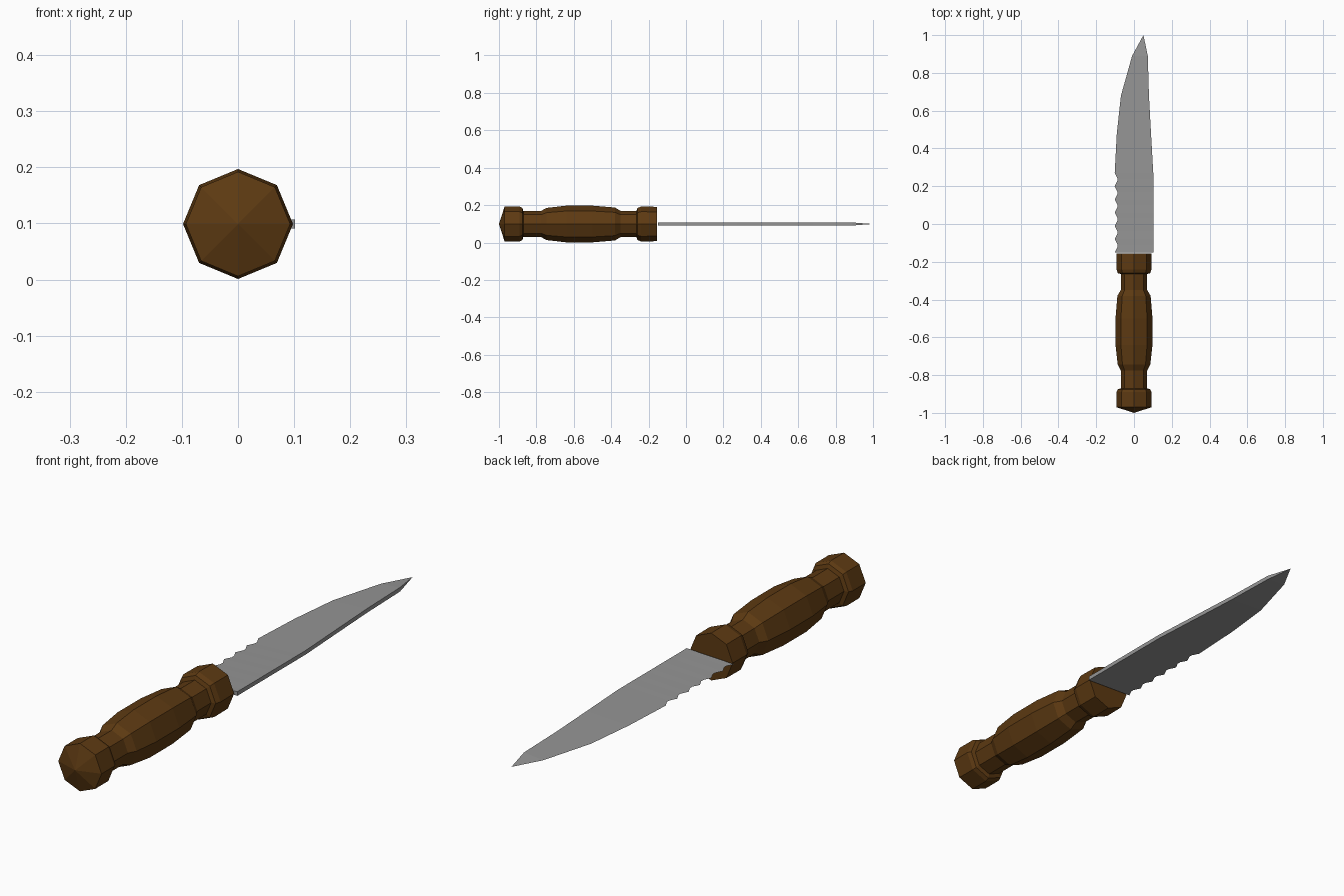
import bpy, bmesh, math

cube = bpy.data.objects.get("Cube")
if cube:
    bpy.data.objects.remove(cube)

AXIS_Z = 0.099


def material(name, color):
    mat = bpy.data.materials.new(name)
    mat.use_nodes = True
    mat.diffuse_color = color
    bsdf = mat.node_tree.nodes["Principled BSDF"]
    bsdf.inputs["Base Color"].default_value = color
    bsdf.inputs["Roughness"].default_value = 0.6
    return mat


def finish(bm, name, mat):
    bmesh.ops.recalc_face_normals(bm, faces=bm.faces)
    mesh = bpy.data.meshes.new(name)
    bm.to_mesh(mesh)
    bm.free()
    mesh.materials.append(mat)
    obj = bpy.data.objects.new(name, mesh)
    bpy.context.collection.objects.link(obj)
    return obj


def turned(name, profile, mat, sides=8):
    """Lathe (y, radius) pairs around the long axis; radius 0 is a tip."""
    bm = bmesh.new()
    rings = []
    for y, r in profile:
        count = sides if r else 1
        rings.append([bm.verts.new((r * math.cos(math.tau * i / sides), y,
                                    AXIS_Z + r * math.sin(math.tau * i / sides)))
                      for i in range(count)])
    for a, b in zip(rings, rings[1:]):
        for i in range(sides):
            j = (i + 1) % sides
            if len(a) == 1:
                bm.faces.new((a[0], b[i], b[j]))
            else:
                bm.faces.new((a[i], a[j], b[j], b[i]))
    bm.faces.new(rings[-1])
    return finish(bm, name, mat)


def interpolate(points, y):
    """Value at y along a list of (value, y) points."""
    for (v0, y0), (v1, y1) in zip(points, points[1:]):
        if y <= y1:
            return v0 + (v1 - v0) * (y - y0) / (y1 - y0)
    return points[-1][0]


wood = material("dark wood", (0.11, 0.042, 0.006, 1))
steel = material("grey steel", (0.3, 0.3, 0.3, 1))

# Turned octagonal handle: pommel, neck, swollen grip, neck, collar
turned("handle", [
    (-1.0, 0), (-0.97, 0.093), (-0.89, 0.093), (-0.875, 0.086), (-0.87, 0.07),
    (-0.775, 0.07), (-0.745, 0.086), (-0.64, 0.098), (-0.5, 0.098),
    (-0.38, 0.088), (-0.35, 0.07), (-0.265, 0.07), (-0.26, 0.086),
    (-0.24, 0.093), (-0.155, 0.092)], wood)

# Cutting edge: serrations near the handle, then a curved sweep to the point
teeth, start, end = 6, -0.15, 0.27
pitch = (end - start) / teeth
edge = []
for i in range(teeth):
    y = start + i * pitch
    edge += [(-0.102, y), (-0.088, y + pitch * 0.4), (-0.088, y + pitch * 0.6)]
edge += [(-0.102, end), (-0.091, 0.48), (-0.069, 0.68), (-0.01, 0.89)]
tip = (0.05, 1.0)

# Thick spine that thins to the tip
spine = [(0.102, start), (0.102, 0.28), (0.08, 0.65), (0.073, 0.89), tip]
half_thickness = [(0.008, start), (0.008, 0.89), (0.0, 1.0)]

# Wedge-section blade, one strip per edge point
bm = bmesh.new()
sections = []
for x, y in edge:
    sx, t = interpolate(spine, y), interpolate(half_thickness, y)
    sections.append([bm.verts.new(p) for p in (
        (x, y, AXIS_Z), (sx, y, AXIS_Z + t), (sx, y, AXIS_Z - t))])
for a, b in zip(sections, sections[1:]):
    for i in range(3):
        j = (i + 1) % 3
        bm.faces.new((a[i], a[j], b[j], b[i]))
bm.faces.new(sections[0])
point = bm.verts.new((*tip, AXIS_Z))
for i in range(3):
    bm.faces.new((sections[-1][i], sections[-1][(i + 1) % 3], point))
finish(bm, "blade", steel)
